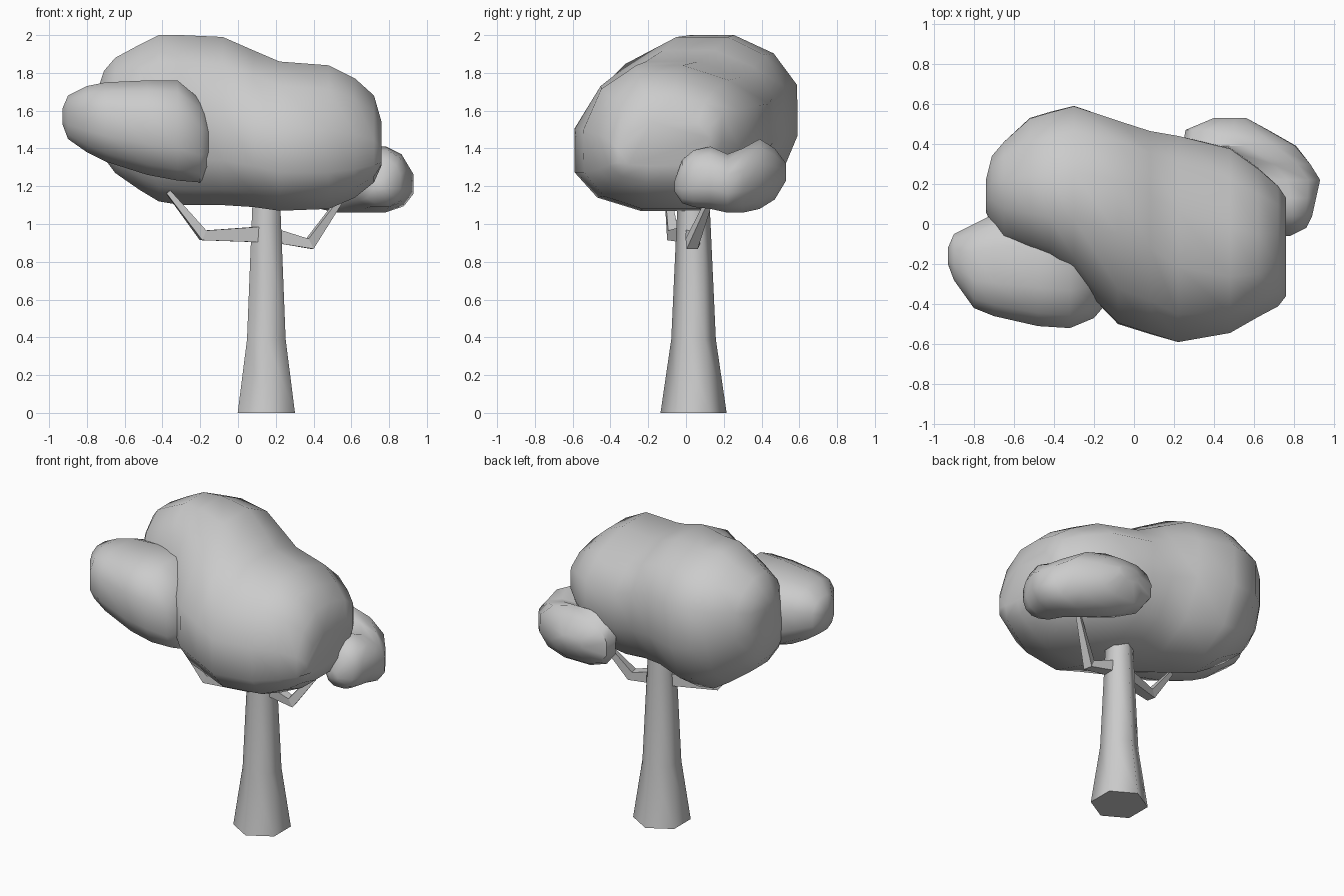
import bpy, bmesh, math
from mathutils import Vector

if "Cube" in bpy.data.objects:
    bpy.data.objects.remove(bpy.data.objects["Cube"])


def finish(name, rings, smooth):
    """Skin a list of closed rings, cap both ends and add the object."""
    bm = bmesh.new()
    loops = [[bm.verts.new(p) for p in ring] for ring in rings]
    n = len(loops[0])
    for a, b in zip(loops, loops[1:]):
        for i in range(n):
            j = (i + 1) % n
            bm.faces.new((a[i], a[j], b[j], b[i]))
    bm.faces.new(loops[0])
    bm.faces.new(loops[-1])
    bmesh.ops.recalc_face_normals(bm, faces=bm.faces[:])
    mesh = bpy.data.meshes.new(name)
    bm.to_mesh(mesh)
    bm.free()
    ob = bpy.data.objects.new(name, mesh)
    bpy.context.collection.objects.link(ob)
    bpy.ops.object.select_all(action='DESELECT')
    ob.select_set(True)
    bpy.context.view_layer.objects.active = ob
    if smooth:
        bpy.ops.object.shade_smooth_by_angle(angle=math.radians(smooth))
    return ob


def foliage(name, sections, along_y=False, sides=12, upper=2.5, lower=2.5, lean=0):
    """Rounded sections: (position, side min, side max, z min, z max, top shift).
    upper and lower set how boxy each half is; lean lifts the far flank."""
    rings = []
    for t, s0, s1, z0, z1, *shift in sections:
        ring = []
        for i in range(sides):
            a = 2 * math.pi * (i + 0.5) / sides
            c, s = math.cos(a), math.sin(a)
            e = 2 / (upper if s > 0 else lower)
            top = math.cos(math.pi / sides) ** e
            u = math.copysign(abs(c) ** e, c) / top
            v = math.copysign(abs(s) ** e, s) / top
            side = (s0 + s1) / 2 + u * (s1 - s0) / 2 + sum(shift) * max(v, 0) ** 2
            z = (z0 + z1) / 2 + v * (z1 - z0) / 2 + lean * u * (1 - v * v)
            ring.append((side, t, z) if along_y else (t, side, z))
        rings.append(ring)
    return finish(name, rings, 50)


def branch(name, path):
    """Four-sided tapering tube along (x, y, z, radius) points."""
    pts = [Vector(p[:3]) for p in path]
    rings = []
    for i, p in enumerate(pts):
        d = (pts[min(i + 1, len(pts) - 1)] - pts[max(i - 1, 0)]).normalized()
        side = d.cross(Vector((0, 0, 1))).normalized()
        up = side.cross(d)
        r = path[i][3]
        rings.append([p + r * (a * side + b * up)
                      for a, b in ((1, 1), (-1, 1), (-1, -1), (1, -1))])
    return finish(name, rings, 0)


# Hexagonal tapering trunk
trunk = [[(0.15 + r * math.sin(k * math.pi / 3), 0.04 + r * math.cos(k * math.pi / 3), z)
          for k in range(6)]
         for z, r in ((0, 0.175), (0.39, 0.118), (1.0, 0.09), (1.22, 0.08))]
finish("trunk", trunk, 65)

# Elbowed branches
branch("left_branch", [(0.13, 0.02, 0.945, 0.042), (-0.185, -0.07, 0.94, 0.028),
                       (-0.37, -0.1, 1.17, 0.013)])
branch("right_branch", [(0.17, 0.04, 0.945, 0.04), (0.38, 0.03, 0.895, 0.03),
                        (0.55, 0.13, 1.14, 0.013)])

# Main crown: tall rear-left mass running into a lower front-right mass
foliage("main_crown", [
    (-0.74, 0.06, 0.22, 1.50, 1.72, 0),
    (-0.71, -0.01, 0.34, 1.35, 1.81, 0),
    (-0.65, -0.11, 0.41, 1.27, 1.88, 0),
    (-0.52, -0.16, 0.53, 1.18, 1.95, -0.04),
    (-0.42, -0.19, 0.56, 1.12, 2.00, -0.05),
    (-0.30, -0.27, 0.59, 1.10, 2.00, -0.02),
    (-0.08, -0.50, 0.51, 1.10, 1.99, 0.08),
    (0.08, -0.55, 0.46, 1.09, 1.92, 0.06),
    (0.22, -0.59, 0.44, 1.07, 1.86, 0),
    (0.48, -0.54, 0.38, 1.08, 1.84, -0.06),
    (0.62, -0.46, 0.28, 1.14, 1.77, -0.06),
    (0.72, -0.41, 0.19, 1.22, 1.68, -0.02),
    (0.76, -0.36, 0.13, 1.31, 1.54, 0)], upper=2.0, lower=2.35, lean=0.07)

# Front-left clump
foliage("left_clump", [
    (-0.93, -0.20, -0.12, 1.53, 1.61),
    (-0.90, -0.28, -0.05, 1.45, 1.68),
    (-0.80, -0.42, 0.00, 1.38, 1.73),
    (-0.70, -0.46, 0.05, 1.33, 1.75),
    (-0.48, -0.51, 0.08, 1.26, 1.76),
    (-0.32, -0.52, 0.06, 1.23, 1.76),
    (-0.20, -0.47, 0.02, 1.22, 1.66),
    (-0.14, -0.40, -0.05, 1.30, 1.56)])

# Rear-right clump, pinched between two lumps
foliage("right_clump", [
    (-0.06, 0.72, 0.78, 1.17, 1.23),
    (-0.02, 0.66, 0.86, 1.11, 1.34),
    (0.04, 0.61, 0.89, 1.09, 1.39),
    (0.13, 0.55, 0.91, 1.08, 1.41),
    (0.22, 0.46, 0.93, 1.06, 1.37),
    (0.30, 0.35, 0.88, 1.06, 1.40),
    (0.39, 0.25, 0.81, 1.08, 1.45, -0.06),
    (0.47, 0.26, 0.67, 1.13, 1.40, -0.03),
    (0.53, 0.40, 0.56, 1.23, 1.32)], along_y=True, upper=2.2)
